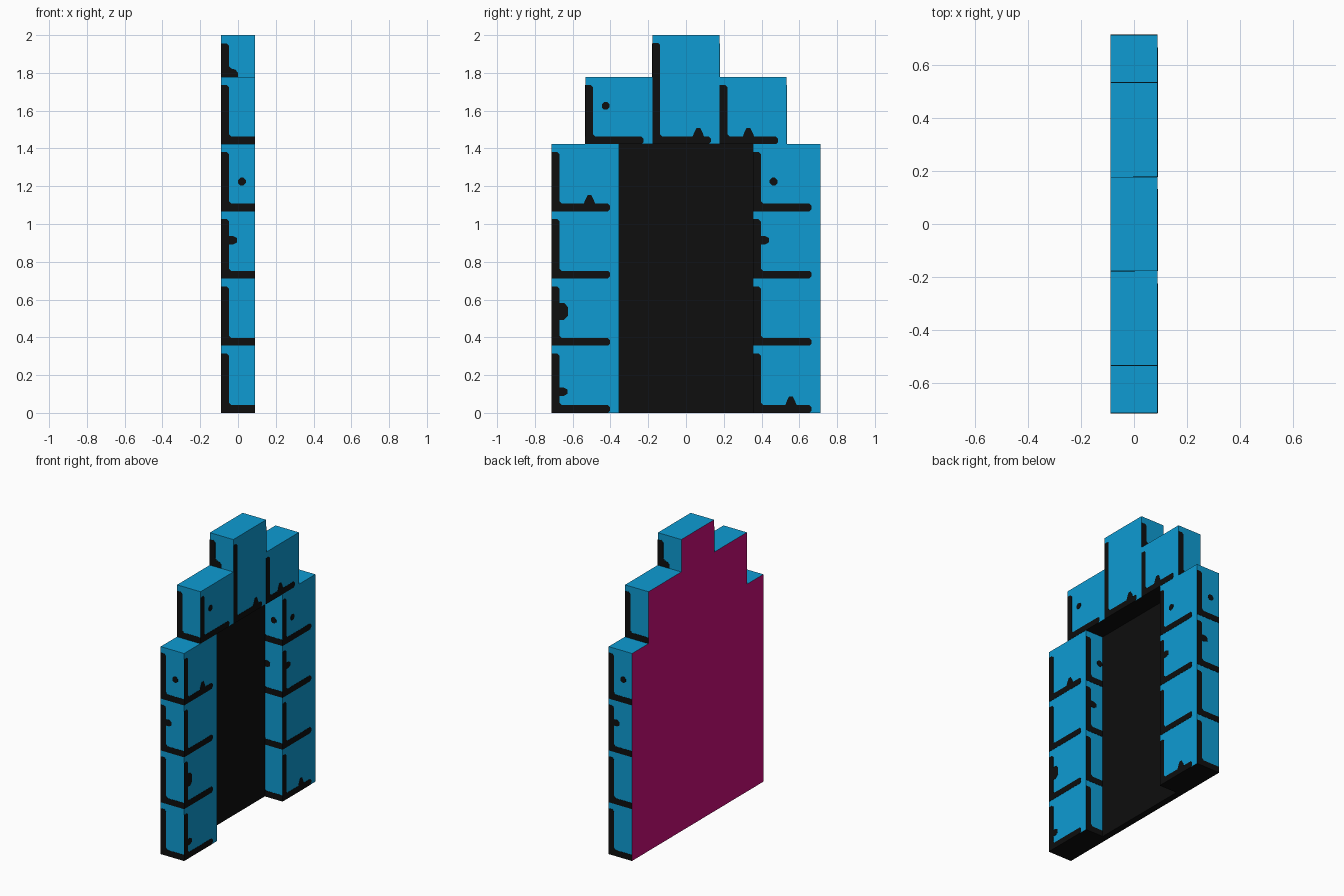
import bpy, bmesh, math
from mathutils import Vector

if "Cube" in bpy.data.objects:
    bpy.data.objects.remove(bpy.data.objects["Cube"])

B = 2 / 5.625            # size of one stone
D = B / 4                # half thickness of the wall
TOP, SHOULDER, CROWN = 4 * B, 5 * B, 2.0
T = 0.0015               # thickness of painted plates


def material(name, rgb):
    m = bpy.data.materials.new(name)
    m.diffuse_color = (*rgb, 1)
    m.use_nodes = True
    m.node_tree.nodes["Principled BSDF"].inputs["Base Color"].default_value = m.diffuse_color
    return m


BLUE = material("stone blue", (0.0044, 0.33, 0.65))
BLACK = material("ink black", (0.0044, 0.0044, 0.0044))
MAGENTA = material("back magenta", (0.60, 0.0044, 0.20))
UP = Vector((0, 0, 1))


def finish(bm, name, mats):
    me = bpy.data.meshes.new(name)
    bm.to_mesh(me)
    bm.free()
    for m in mats:
        me.materials.append(m)
    ob = bpy.data.objects.new(name, me)
    bpy.context.collection.objects.link(ob)
    return ob


def prism(bm, pts, o, u, depth):
    """Extrude a (u, z) outline along the outward normal."""
    n = u.cross(UP)
    base = [o + u * a + UP * b for a, b in pts]
    lo = [bm.verts.new(p) for p in base]
    hi = [bm.verts.new(p + n * depth) for p in base]
    bm.faces.new(hi)
    bm.faces.new(lo[::-1])
    k = len(pts)
    for i in range(k):
        j = (i + 1) % k
        bm.faces.new((lo[i], lo[j], hi[j], hi[i]))


Y = Vector((0, 1, 0))

# Stone arch: stepped outline, magenta back, black undersides
half = [(B, 0), (2 * B, 0), (2 * B, TOP), (1.5 * B, TOP),
        (1.5 * B, SHOULDER), (B / 2, SHOULDER), (B / 2, CROWN)]
outline = half + [(-y, z) for y, z in half[::-1]] + [(-B, TOP), (B, TOP)]
bm = bmesh.new()
prism(bm, outline, Vector((-D, 0, 0)), Y, 2 * D)
bm.normal_update()
for f in bm.faces:
    if f.normal.x < -0.5:
        f.material_index = 2
    elif f.normal.z < -0.5:
        f.material_index = 1
finish(bm, "stone_arch", [BLUE, BLACK, MAGENTA])

# Door panel: black front set back in the opening, magenta back
bm = bmesh.new()
prism(bm, [(-B, 0), (B, 0), (B, TOP), (-B, TOP)], Vector((-D, 0, 0)), Y, D / 2)
bm.normal_update()
for f in bm.faces:
    f.material_index = 1 if f.normal.x < -0.5 else 0
hidden = [f for f in bm.faces if abs(f.normal.y) > 0.5 or f.normal.z > 0.5]
bmesh.ops.delete(bm, geom=hidden, context='FACES')
finish(bm, "door_panel", [BLACK, MAGENTA])


# Painted joint shapes, in stone-local (u, z)
W, C = 0.041, 0.012


def joint(height, width, full):
    end = [(width, 0), (width, W)] if full else \
        [(width - 0.046 - C, 0), (width - 0.046, C), (width - 0.046, W - C), (width - 0.046 - C, W)]
    return [(0, 0)] + end + [(W + C, W), (W, W + C), (W, height - 0.041 - C),
                             (W - C, height - 0.041), (0, height - 0.041)]


def blob(z, h=0.022, reach=0.084):          # knob on the upright joint
    return [(W - 0.005, z - h), (reach - 0.02, z - h), (reach, z - h * 0.5),
            (reach, z + h * 0.5), (reach - 0.02, z + h), (W - 0.005, z + h)]


def bump(u):                                # knob on the lower joint
    return [(u - 0.032, W - 0.005), (u + 0.032, W - 0.005), (u + 0.022, 0.062),
            (u + 0.01, 0.086), (u - 0.01, 0.086), (u - 0.022, 0.062)]


def dot(u, z, r=0.022):
    return [(u + r * math.cos(math.radians(22.5 + 45 * i)),
             z + r * math.sin(math.radians(22.5 + 45 * i))) for i in range(8)]


# Joints on the front (+x) face: (left edge, base, height, extra mark)
front = [
    (-2 * B, 0, B, blob(0.112)), (-2 * B, B, B, blob(0.182, 0.045, 0.086)),
    (-2 * B, 2 * B, B, None), (-2 * B, 3 * B, B, bump(0.2)),
    (B, 0, B, bump(0.2)), (B, B, B, None),
    (B, 2 * B, B, blob(0.203)), (B, 3 * B, B, dot(0.108, 0.158)),
    (-1.5 * B, TOP, B, dot(0.108, 0.203)), (-B / 2, TOP, CROWN - TOP, bump(0.243)),
    (B / 2, TOP, B, bump(0.153)),
]
bm = bmesh.new()
for y, z, h, mark in front:
    for shape in (joint(h, B, False), mark):
        if shape:
            prism(bm, shape, Vector((D, y, z)), Y, T)
finish(bm, "front_joints", [BLACK])

# Joints on the side faces, outer and inner
bm = bmesh.new()
for s in (-1, 1):
    def side(shape, y, z, facing):
        u = Vector((-facing, 0, 0))
        prism(bm, shape, Vector((facing * D, y, z)), u, T)

    for y, facing in ((s * 2 * B, s), (s * B, -s)):      # pillar sides
        for row in range(4):
            side(joint(B, 2 * D, True), y, row * B, facing)
        side(blob(0.203), y, 2 * B, facing)
        side(dot(0.11, 0.158), y, 3 * B, facing)
    side(joint(B, 2 * D, True), s * 1.5 * B, TOP, s)     # shoulder sides
    # keystone sides
    side([(0, 0), (0.09, 0), (0.09, 0.02), (0.075, 0.04), (W + C, 0.045), (W, 0.058),
          (W, 0.165), (W - C, 0.177), (0, 0.177)], s * B / 2, SHOULDER, s)
finish(bm, "side_joints", [BLACK])
